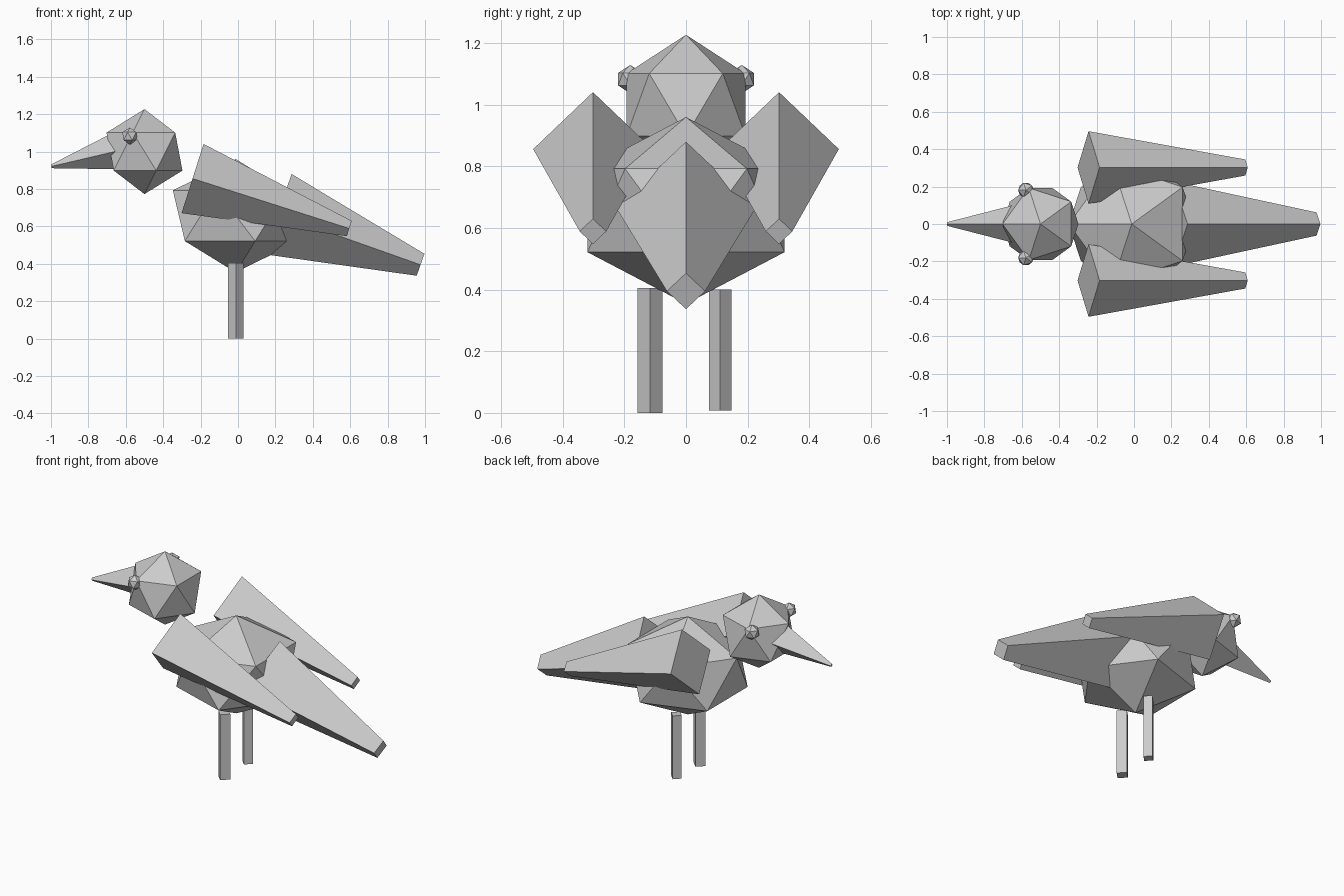
import bpy, bmesh, math
from mathutils import Matrix, Vector

if "Cube" in bpy.data.objects:
    bpy.data.objects.remove(bpy.data.objects["Cube"])

grey = bpy.data.materials.new("plain_grey")
grey.diffuse_color = (0.6, 0.6, 0.6, 1)
grey.use_nodes = True
grey.node_tree.nodes["Principled BSDF"].inputs["Base Color"].default_value = grey.diffuse_color


def finish(bm, name):
    mesh = bpy.data.meshes.new(name)
    bm.to_mesh(mesh)
    bm.free()
    mesh.materials.append(grey)
    obj = bpy.data.objects.new(name, mesh)
    bpy.context.collection.objects.link(obj)
    return obj


def ball(name, center, size):
    """Twenty-sided ball, half-turned about z and scaled."""
    bm = bmesh.new()
    m = (Matrix.Translation(center) @ Matrix.Diagonal((*size, 1))
         @ Matrix.Rotation(math.pi, 4, 'Z'))
    bmesh.ops.create_icosphere(bm, subdivisions=1, radius=1, matrix=m)
    return finish(bm, name)


def taper(name, start, end, r1, r2):
    """Four-sided diamond taper from start to end, in a plane of constant y."""
    a, b = Vector(start), Vector(end)
    d = b - a
    m = (Matrix.Translation((a + b) / 2)
         @ Matrix.Rotation(math.atan2(d.x, d.z), 4, 'Y'))
    bm = bmesh.new()
    bmesh.ops.create_cone(bm, cap_ends=True, segments=4, radius1=r1,
                          radius2=r2, depth=d.length, matrix=m)
    return finish(bm, name)


# Body and head
ball("body", (-0.012, 0, 0.657), (0.376, 0.376, 0.303))
ball("head", (-0.5, 0, 1.0), (0.227, 0.227, 0.227))

# Beak and tail
taper("beak", (-0.6, 0, 1.014), (-0.998, 0, 0.921), 0.112, 0.01)
taper("tail", (0.211, 0, 0.666), (0.976, 0, 0.395), 0.227, 0.062)

# Paired parts
for side, s in (("right", -1), ("left", 1)):
    ball(side + "_eye", (-0.578, s * 0.181, 1.083), (0.046, 0.046, 0.046))
    taper(side + "_wing", (-0.243, s * 0.302, 0.856),
          (0.595, s * 0.302, 0.589), 0.194, 0.043)

# Legs
taper("right_leg", (-0.012, -0.117, 0), (-0.012, -0.117, 0.405), 0.041, 0.041)
taper("left_leg", (-0.012, 0.111, 0.008), (-0.012, 0.111, 0.4), 0.036, 0.036)
